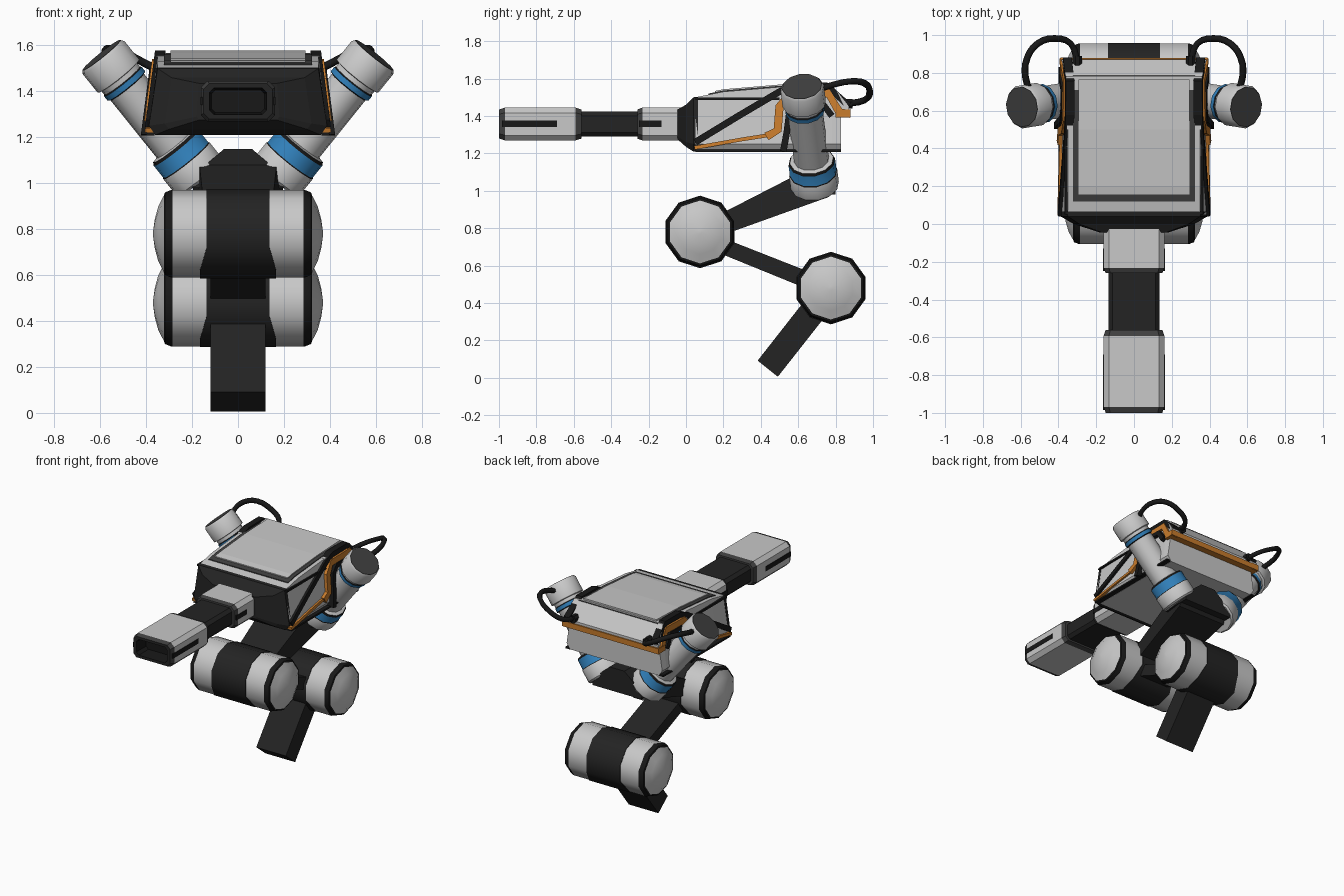
import bpy, bmesh, math
from mathutils import Vector

if "Cube" in bpy.data.objects:
    bpy.data.objects.remove(bpy.data.objects["Cube"])

def material(name, r, g, b):
    m = bpy.data.materials.new(name)
    m.diffuse_color = (r, g, b, 1)
    m.use_nodes = True
    m.node_tree.nodes["Principled BSDF"].inputs["Base Color"].default_value = m.diffuse_color
    return m

LIGHT = material("light grey", 0.58, 0.58, 0.58)
DARK = material("charcoal", 0.017, 0.017, 0.017)
BLACK = material("black trim", 0.009, 0.009, 0.009)
GREY = material("dark grey", 0.05, 0.05, 0.05)
BLUE = material("blue", 0.03, 0.21, 0.48)
ORANGE = material("orange", 0.58, 0.2, 0.025)

def loft(name, rings, mats, smooth=None):
    """Skin closed rings; mats = one material, or one per segment (end caps use first/last)."""
    if not isinstance(mats, list):
        mats = [mats] * (len(rings) - 1)
    slots = list(dict.fromkeys(mats))
    bm = bmesh.new()
    vs = [[bm.verts.new(p) for p in ring] for ring in rings]
    n = len(rings[0])
    for k, (a, b) in enumerate(zip(vs, vs[1:])):
        for i in range(n):
            j = (i + 1) % n
            bm.faces.new((a[i], a[j], b[j], b[i])).material_index = slots.index(mats[k])
    bm.faces.new(vs[0]).material_index = slots.index(mats[0])
    bm.faces.new(vs[-1]).material_index = slots.index(mats[-1])
    bmesh.ops.recalc_face_normals(bm, faces=bm.faces)
    me = bpy.data.meshes.new(name)
    bm.to_mesh(me)
    bm.free()
    for m in slots:
        me.materials.append(m)
    ob = bpy.data.objects.new(name, me)
    bpy.context.collection.objects.link(ob)
    if smooth:
        bpy.ops.object.select_all(action='DESELECT')
        ob.select_set(True)
        bpy.context.view_layer.objects.active = ob
        bpy.ops.object.shade_smooth_by_angle(angle=math.radians(smooth))
    return ob

def lathe(name, origin, axis, profile, mats, n=12):
    q = Vector(axis).to_track_quat('Z', 'Y')
    o = Vector(origin)
    rings = [[o + q @ Vector((r * math.cos(2 * math.pi * (i + .5) / n),
                              r * math.sin(2 * math.pi * (i + .5) / n), t)) for i in range(n)]
             for t, r in profile]
    return loft(name, rings, mats, 38)

def octagon(y, hx, hz, c, cz=1.357):
    return [(x, y, cz + z) for x, z in ((-hx, -hz + c), (-hx + c, -hz), (hx - c, -hz), (hx, -hz + c),
                                        (hx, hz - c), (hx - c, hz), (-hx + c, hz), (-hx, hz - c))]

def rect(y, hx, z0, z1):
    return [(-hx, y, z0), (hx, y, z0), (hx, y, z1), (-hx, y, z1)]

def side_bar(name, yz_hx, mat):
    """Bar with a four point side outline; each point is (y, z, half width)."""
    return loft(name, [[(s * h, y, z) for y, z, h in yz_hx] for s in (-1, 1)], mat)

# ---- leg: two big drum joints
J1, J2 = (0, .075, .78), (0, .775, .48)
half = [(.37, .01), (.362, .065), (.347, .12), (.322, .168), (.318, .18), (.293, .19), (.285, .19)]
prof = [(-t, r) for t, r in half] + [(t, r) for t, r in reversed(half)]
seg = [LIGHT] * 3 + [BLACK] * 3
for nm, c in (("knee_joint", J1), ("ankle_joint", J2)):
    lathe(nm, c, (1, 0, 0), prof, seg + [LIGHT] + seg[::-1], 10)
    # dark middle sleeve, wider on the lower side
    sleeve = lathe(nm + "_sleeve", c, (1, 0, 0), [(-.137, .18), (-.137, .194), (.137, .194), (.137, .18)], DARK, 10)
    for v in sleeve.data.vertices:
        if v.co.z < c[2] - .13:
            v.co.x *= 1.2

# ---- leg links
side_bar("foot_link", [(.383, .092, .12), (.491, .006, .12), (.83, .437, .12), (.72, .522, .12)], DARK)
side_bar("middle_link", [(.06, .715, .12), (.76, .43, .12), (.79, .515, .12), (.09, .79, .12)], DARK)
side_bar("upper_link", [(.075, .72, .14), (.73, .955, .2), (.79, 1.05, .18), (.62, 1.1, .17), (.075, .82, .14)], DARK)
loft("hub", [[(x, y, z) for x, z in ((-.2, .98), (.2, .98), (.2, 1.03), (.06, 1.15), (-.06, 1.15), (-.2, 1.03))]
             for y in (.58, .8)], DARK)

# ---- body
def top_z(y):
    pts = [(.05, 1.5), (.2, 1.53), (.5, 1.555), (.78, 1.565), (.9, 1.43)]
    for (a, za), (b, zb) in zip(pts, pts[1:]):
        if y <= b:
            return za + (zb - za) * (y - a) / (b - a)
    return pts[-1][1]

def hull(y, zt, xt=.35):
    return [(-.36, y, 1.21), (.36, y, 1.21), (.388, y, 1.25), (xt, y, zt), (-xt, y, zt), (-.388, y, 1.25)]

loft("body", [hull(y, top_z(y)) for y in (.05, .2, .5, .78)] + [hull(.83, 1.5)], LIGHT)
loft("rear_shell", [rect(.5, .355, 1.42, 1.556), rect(.78, .36, 1.4, 1.567), rect(.872, .385, 1.4, 1.45)], LIGHT)
loft("rear_stripe", [rect(.8, .392, 1.392, 1.432), rect(.88, .392, 1.392, 1.432)], ORANGE)
loft("front_plate", [hull(.065, 1.503, .353), hull(.04, 1.5), [
    (-.3, -.0, 1.235), (.3, -.0, 1.235), (.32, -.0, 1.26), (.29, -.0, 1.46), (-.29, -.0, 1.46), (-.32, -.0, 1.26)], [
    (-.17, -.045, 1.275), (.17, -.045, 1.275), (.18, -.045, 1.29), (.17, -.045, 1.435), (-.17, -.045, 1.435),
    (-.18, -.045, 1.29)]], DARK)

# top lid with dark frame
for nm, hx, y0, y1, h, m in (("lid_frame", .322, .12, .785, .006, GREY), ("lid_panel", .295, .155, .765, .013, LIGHT)):
    loft(nm, [rect(y, hx, top_z(y) - .02, top_z(y) + h) for y in (y0, .2, .5, y1)], m)

# side trims: ribbons that follow the sloped side wall
def ribbon(name, pts, width, mat, s, out):
    P = [Vector(p) for p in pts]
    rings = []
    for i, p in enumerate(P):
        d = (P[min(i + 1, len(P) - 1)] - P[max(i - 1, 0)]).normalized()
        n = Vector((-d.y, d.x)) * width / 2
        ring = []
        for q, lift in ((p - n, -.03), (p + n, -.03), (p + n, out), (p - n, out)):
            x = .388 - (q.y - 1.25) * .13 + lift
            ring.append((s * x, q.x, q.y))
        rings.append(ring)
    loft(name, rings, mat)

trims = [
    ("side_diagonal", [(.05, 1.26), (.28, 1.4), (.5, 1.53), (.58, 1.56), (.75, 1.562), (.87, 1.455)], .036, BLACK, .016),
    ("side_orange_line", [(.045, 1.23), (.3, 1.275), (.46, 1.3)], .02, ORANGE, .014),
    ("side_orange_arch", [(.43, 1.29), (.49, 1.325), (.5, 1.45), (.55, 1.515), (.76, 1.52), (.82, 1.42), (.878, 1.412)],
     .045, ORANGE, .024),
    ("side_black_arch", [(.52, 1.21), (.54, 1.32), (.555, 1.44), (.6, 1.48), (.72, 1.48), (.78, 1.4)], .035, BLACK, .03),
    ("side_top_edge", [(.05, 1.492), (.5, 1.492)], .014, BLACK, .01),
    ("side_bottom_edge", [(.05, 1.214), (.83, 1.214)], .012, BLACK, .005)]
for s, tag in ((1, "right"), (-1, "left")):
    for nm, pts, w, m, out in trims:
        ribbon(f"{nm}_{tag}", pts, w, m, s, out)

# ---- diagonal arms with blue bands, and hoses
for s, tag in ((1, "right"), (-1, "left")):
    lathe("arm_" + tag, (s * .162, .69, 1.02), (s * .432, -.07, .538),
          [(0, .12), (.012, .13), (.1, .13), (.105, .126), (.172, .126), (.185, .118), (.19, .094), (.515, .094),
           (.52, .105), (.545, .105), (.55, .1), (.572, .1), (.576, .117), (.68, .117), (.692, .108), (.694, .107),
           (.694, .02)],
          [LIGHT, LIGHT, BLACK, BLUE, BLACK, LIGHT, LIGHT, BLACK, BLUE, BLACK, LIGHT, LIGHT, LIGHT, LIGHT, GREY, GREY])
    cu = bpy.data.curves.new("hose_" + tag, 'CURVE')
    cu.dimensions = '3D'
    cu.bevel_depth, cu.bevel_resolution, cu.resolution_u = .018, 1, 3
    path = [(.54, .68, 1.53), (.575, .78, 1.565), (.565, .88, 1.585), (.51, .955, 1.575), (.42, .982, 1.53),
            (.335, .955, 1.485), (.3, .86, 1.465)]
    sp = cu.splines.new('BEZIER')
    sp.bezier_points.add(len(path) - 1)
    for bp, (x, y, z) in zip(sp.bezier_points, path):
        bp.co = (s * x, y, z)
        bp.handle_left_type = bp.handle_right_type = 'AUTO'
    cu.use_fill_caps = True
    cu.materials.append(BLACK)
    bpy.context.collection.objects.link(bpy.data.objects.new("hose_" + tag, cu))
    # hose socket on the rear shell
    lathe("hose_socket_" + tag, (s * .3, .84, 1.465), (0, 1, 0), [(0, .028), (.05, .028)], BLACK, 8)
    # side slots of the barrel blocks
    for nm, y0, y1 in (("muzzle_slot_", -.985, -.69), ("breech_slot_", -.25, -.13)):
        loft(nm + tag, [[(s * x, y, z) for x, z in ((.15, 1.34), (.164, 1.34), (.164, 1.375), (.15, 1.375))]
                        for y in (y0, y1)], BLACK)

# ---- front barrel
loft("muzzle_block", [octagon(-.56, .135, .066, .022), octagon(-.56, .15, .078, .025), octagon(-.592, .161, .088, .028),
                      octagon(-.968, .161, .088, .028), octagon(-1, .15, .077, .025), octagon(-1, .125, .058, .02),
                      octagon(-.9, .115, .05, .018)], [GREY, GREY, LIGHT, GREY, DARK, BLACK])
loft("barrel", [octagon(-.6, .135, .066, .022), octagon(-.2, .135, .066, .022)], DARK)
loft("breech_block", [octagon(-.26, .135, .066, .022), octagon(-.26, .15, .078, .025), octagon(-.232, .161, .088, .028),
                      octagon(0, .161, .088, .028)], [GREY, GREY, LIGHT])
